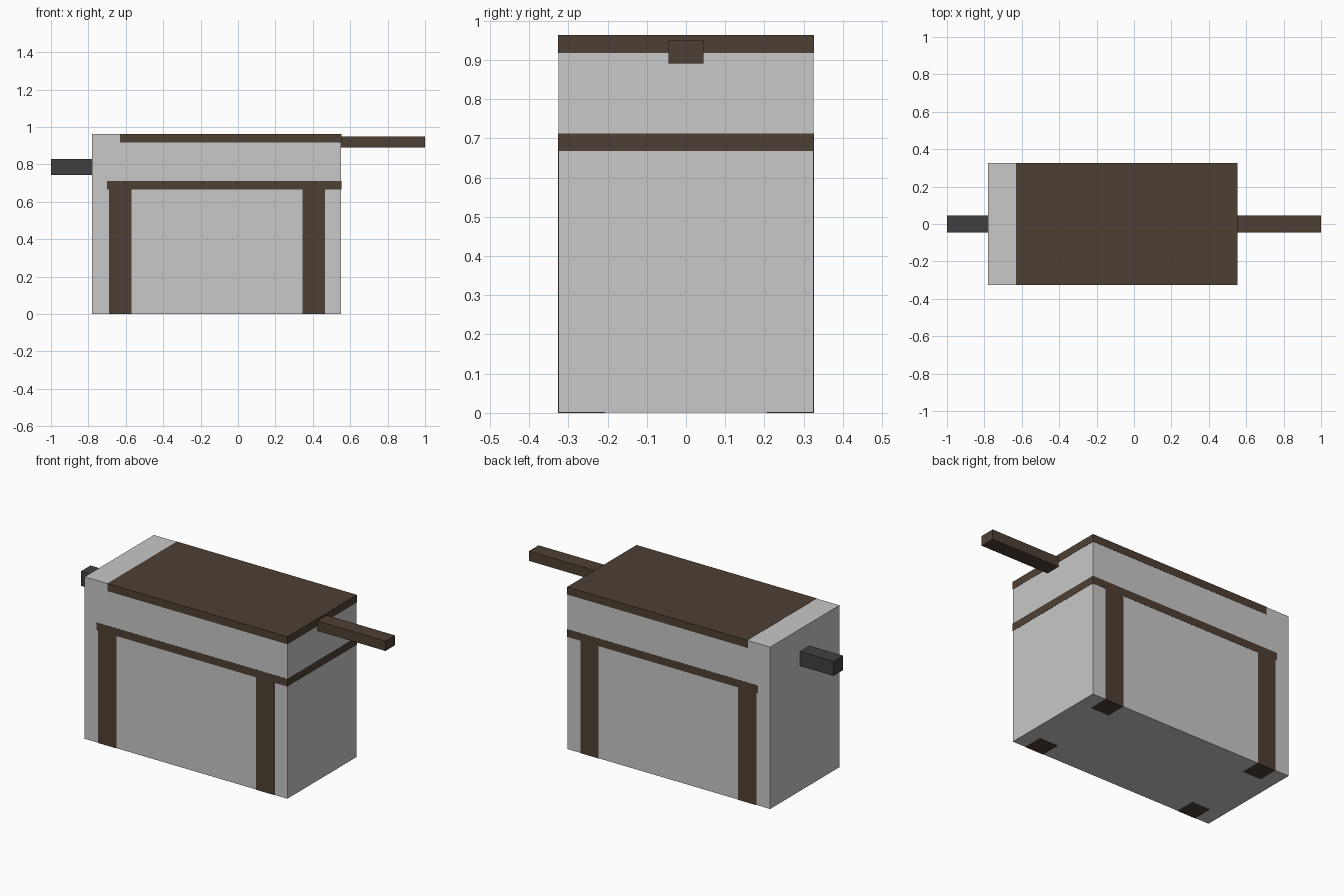
import bpy

if "Cube" in bpy.data.objects:
    bpy.data.objects.remove(bpy.data.objects["Cube"])


def material(name, rgb):
    m = bpy.data.materials.new(name)
    m.diffuse_color = (*rgb, 1.0)
    m.use_nodes = True
    m.node_tree.nodes["Principled BSDF"].inputs["Base Color"].default_value = m.diffuse_color
    return m


LIGHT = material("light grey", (0.58, 0.58, 0.58))
WOOD = material("dark brown wood", (0.076, 0.051, 0.034))
DARK = material("dark grey", (0.051, 0.051, 0.054))


def box(name, x, y, z, mat):
    """Box from (min, max) ranges on each axis."""
    bpy.ops.mesh.primitive_cube_add(size=1)
    ob = bpy.context.object
    ob.name = name
    for v in ob.data.vertices:
        v.co = [r[1] if c > 0 else r[0] for r, c in zip((x, y, z), v.co)]
    ob.data.materials.append(mat)
    return ob


W = 0.326     # half depth
TOP = 0.963   # full height
E = 0.001     # body sits a hair inside the timber so the timber shows

# Main body
box("body", (-0.78, 0.553 - E), (-W + E, W - E), (E, TOP - E), LIGHT)

# Horizontal timber boards
box("top_board", (-0.63, 0.553), (-W, W), (0.918, TOP), WOOD)
box("middle_board", (-0.70, 0.553), (-W, W), (0.667, 0.712), WOOD)

# Four square legs
for side, x0 in (("left", -0.69), ("right", 0.346)):
    for end, y in (("front", (-W, -W + 0.12)), ("back", (W - 0.12, W))):
        box(f"{end}_{side}_leg", (x0, x0 + 0.12), y, (0, 0.667), WOOD)

# Wooden handle on the right, metal bar on the left
box("handle", (0.54, 1.0), (-0.045, 0.045), (0.891, 0.949), WOOD)
box("bar", (-1.0, -0.77), (-0.045, 0.045), (0.743, 0.829), DARK)
